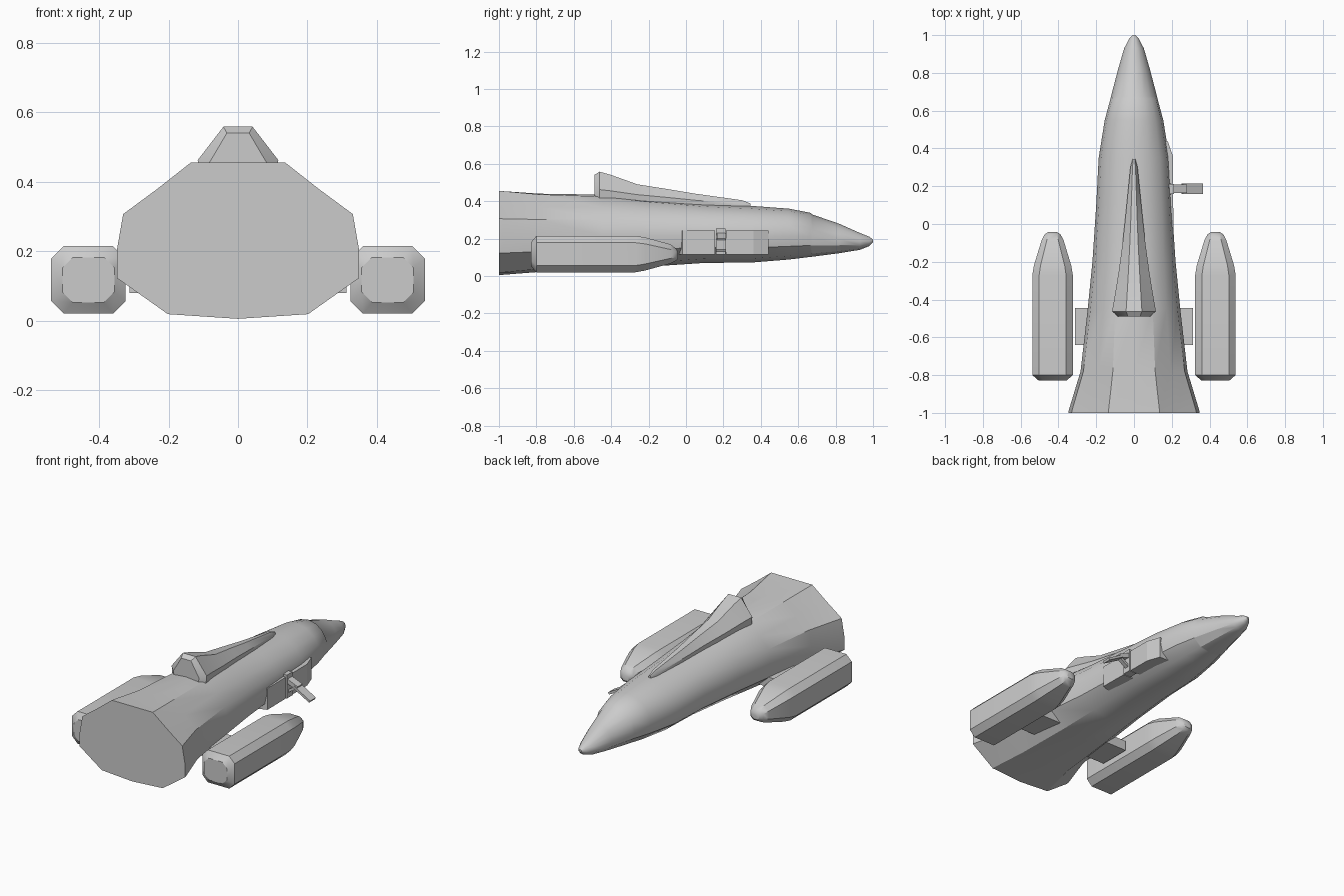
import bpy, bmesh
from mathutils import Vector

if "Cube" in bpy.data.objects:
    bpy.data.objects.remove(bpy.data.objects["Cube"])


def make(name, bm, smooth=None):
    bmesh.ops.recalc_face_normals(bm, faces=bm.faces)
    me = bpy.data.meshes.new(name)
    bm.to_mesh(me)
    bm.free()
    ob = bpy.data.objects.new(name, me)
    bpy.context.collection.objects.link(ob)
    if smooth:
        bpy.ops.object.select_all(action='DESELECT')
        bpy.context.view_layer.objects.active = ob
        ob.select_set(True)
        bpy.ops.object.shade_smooth_by_angle(angle=smooth)
    return ob


def loft(name, rings, smooth=0.55):
    """Skin a list of closed rings (equal point counts) and cap both ends."""
    bm = bmesh.new()
    loops = [[bm.verts.new(p) for p in r] for r in rings]
    n = len(loops[0])
    for a, b in zip(loops, loops[1:]):
        for i in range(n):
            j = (i + 1) % n
            bm.faces.new((a[i], a[j], b[j], b[i]))
    bm.faces.new(loops[0])
    bm.faces.new(loops[-1])
    return make(name, bm, smooth)


def mirrored(half, y):
    """Close a half profile (first and last points at x=0) at station y."""
    pts = half + [(-x, z) for x, z in half[-2:0:-1]]
    return [(x, y, z) for x, z in pts]


def block(name, pts, z0, z1):
    """Vertical prism from a plan outline."""
    return loft(name, [[(x, y, z) for x, y in pts] for z in (z0, z1)], None)


def mirror_x(ob):
    m = ob.modifiers.new("Mirror", 'MIRROR')
    m.use_bisect_axis = (False, False, False)
    m.use_mirror_merge = False


# Fuselage: angular tail section blending into a rounder body
REAR = [(0, 1), (.39, 1), (.67, .83), (.95, .67), (1, .45), (1, .26), (.58, .03), (0, 0)]
MID = [(0, 1), (.42, .95), (.73, .83), (.93, .67), (1, .46), (.93, .26), (.57, .07), (0, 0)]
# station: y, half width, bottom, top, tail blend
STATIONS = [(-1, .348, .005, .455, 1), (-.985, .345, .006, .454, 1),
            (-.78, .283, .022, .44, .8), (-.45, .245, .034, .435, .5),
            (-.2, .22, .05, .41, .2), (.1, .2, .07, .387, 0),
            (.35, .187, .072, .375, 0), (.55, .155, .088, .36, 0),
            (.665, .124, .102, .338, 0), (.675, .122, .103, .335, 0),
            (.82, .084, .122, .285, 0), (.93, .052, .14, .236, 0),
            (.98, .026, .16, .21, 0), (1, .008, .18, .195, 0)]
rings = []
for y, w, b, t, k in STATIONS:
    half = []
    for i, (r, m) in enumerate(zip(REAR, MID)):
        f = Vector(m).lerp(Vector(r), k)
        x, z = f.x * w, b + f.y * (t - b)
        if y > .67 and y < .95 and i < 4:      # windscreen sits slightly sunken
            x, z = x * .95, z - .006
        half.append((x, z))
    rings.append(mirrored(half, y))
loft("fuselage", rings)

# Dorsal spine fairing: y, half base, half top, bottom, shoulder, top
SPINE = [(-.49, .085, .032, .425, .45, .54), (-.462, .116, .042, .40, .462, .558),
         (-.4, .105, .038, .40, .455, .54), (-.26, .082, .03, .395, .435, .49),
         (-.1, .06, .022, .385, .42, .465), (.05, .044, .016, .37, .405, .44),
         (.3, .019, .008, .36, .385, .405), (.345, .007, .004, .36, .38, .388)]
loft("dorsal_spine", [mirrored([(0, t), (wt, t), (w, s), (w * .95, b), (0, b)], y)
                      for y, w, wt, b, s, t in SPINE])

# Side pods: octagonal section, y, half width, half height, chamfer, centre z
POD = [(-.828, .075, .065, .03, .117), (-.8, .107, .097, .036, .117),
       (-.27, .107, .097, .036, .117), (-.22, .099, .089, .035, .118),
       (-.085, .058, .052, .028, .118), (-.055, .042, .034, .018, .115),
       (-.042, .022, .018, .01, .112)]
rings = []
for y, w, h, c, z in POD:
    o = [(w, h - c), (w - c, h), (c - w, h), (-w, h - c),
         (-w, c - h), (c - w, -h), (w - c, -h), (w, c - h)]
    rings.append([(.431 + px, y, z + pz) for px, pz in o])
mirror_x(loft("side_pod", rings))

# Pylons between fuselage and pods
mirror_x(block("pod_pylon", [(.12, -.64), (.312, -.64), (.312, -.445), (.12, -.445)], .08, .14))

# Right-hand hatch panels, ahead of and behind the folding arm
block("front_hatch", [(.12, .215), (.207, .215), (.206, .36), (.178, .44), (.12, .44)], .115, .243)
block("rear_hatch", [(.12, -.05), (.209, -.02), (.207, .155), (.12, .155)], .115, .243)

# Folding arm: upright mount, hinge link and sloping plate
block("arm_mount", [(.16, .16), (.212, .16), (.212, .212), (.16, .212)], .115, .255)


def bar(name, a, b, thick, y0, y1):
    (ax, az), (bx, bz) = a, b
    d = Vector((bx - ax, bz - az)).normalized() * thick / 2
    q = [(ax - d.y, az + d.x), (bx - d.y, bz + d.x), (bx + d.y, bz - d.x), (ax + d.y, az - d.x)]
    loft(name, [[(x, y, z) for x, z in q] for y in (y0, y1)], None)


bar("arm_link", (.19, .225), (.275, .19), .025, .165, .21)
bar("arm_brace", (.19, .14), (.265, .19), .015, .175, .2)
bar("arm_plate", (.255, .195), (.362, .135), .014, .16, .215)
